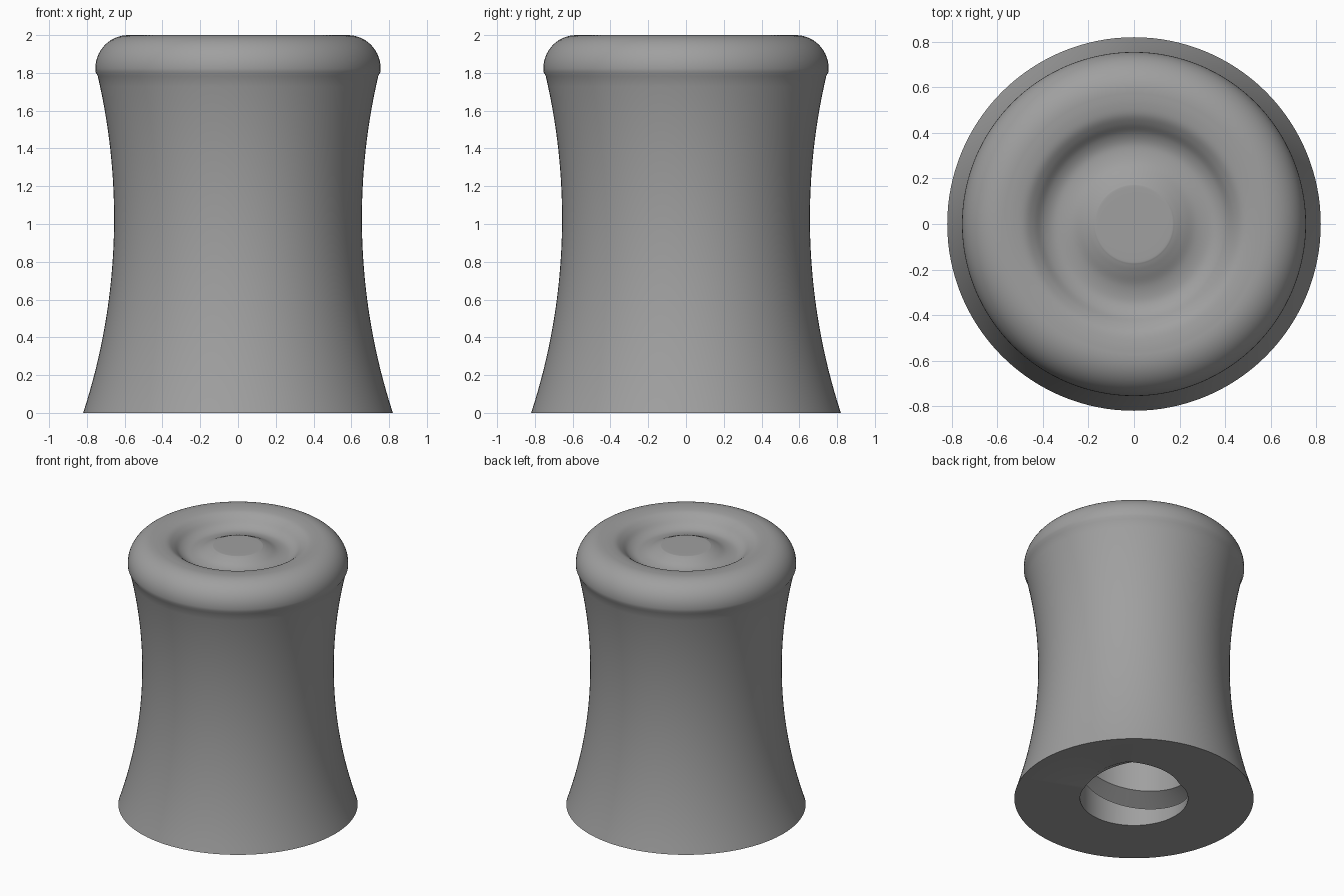
import bpy, bmesh
from math import sin, cos, pi, radians, sqrt
from mathutils import Vector

cube = bpy.data.objects.get("Cube")
if cube:
    bpy.data.objects.remove(cube, do_unlink=True)

SEGMENTS = 128
PITCH = 0.41          # rise of the internal thread per turn
BORE_DEPTH = 1.25

grey = bpy.data.materials.new("plain grey")
grey.use_nodes = True
grey.diffuse_color = (0.35, 0.35, 0.35, 1)
grey.node_tree.nodes["Principled BSDF"].inputs["Base Color"].default_value = (0.35, 0.35, 0.35, 1)


def smooth_curve(points, steps=5):
    """Catmull-Rom curve through the profile points."""
    pts = [Vector(p) for p in points]
    pts = [pts[0]] + pts + [pts[-1]]
    out = []
    for a, b, c, d in zip(pts, pts[1:], pts[2:], pts[3:]):
        for i in range(steps):
            t = i / steps
            out.append(b + (c - a) * t / 2 + (2 * a - 5 * b + 4 * c - d) * t**2 / 2
                       + (3 * b - a - 3 * c + d) * t**3 / 2)
    return out + [pts[-1]]


def sweep(bm, profile, rise=0.0):
    """Turn an (r, z) profile about z, climbing by rise in one turn."""
    columns = []
    for i in range(SEGMENTS + 1):
        a = 2 * pi * i / SEGMENTS
        lift = rise * i / SEGMENTS
        columns.append([bm.verts.new((r * cos(a), r * sin(a), z + lift)) for r, z in profile])
    for c, d in zip(columns, columns[1:]):
        for j in range(len(profile) - 1):
            bm.faces.new((c[j], d[j], d[j + 1], c[j + 1]))
    bmesh.ops.remove_doubles(bm, verts=bm.verts, dist=1e-5)


def open_edges(bm, height):
    return [e for e in bm.edges if e.is_boundary
            and all(abs(v.co.z - height) < 1e-4 for v in e.verts)]


bm = bmesh.new()

# Internal thread: flat crests with a V groove, trimmed level at both ends
thread = []
for turn in range(-2, 6):
    z = PITCH * (turn - 1 / 8)
    thread += [(0.37, z - 0.07), (0.505, z), (0.37, z + 0.07)]
sweep(bm, thread, PITCH)
for height, side in ((0, -1), (BORE_DEPTH, 1)):
    bmesh.ops.bisect_plane(bm, geom=bm.verts[:] + bm.edges[:] + bm.faces[:], dist=1e-5,
                           plane_co=(0, 0, height), plane_no=(0, 0, side), clear_outer=True)
bmesh.ops.remove_doubles(bm, verts=bm.verts, dist=1e-4)
bmesh.ops.triangle_fill(bm, edges=open_edges(bm, BORE_DEPTH), use_beauty=True, normal=(0, 0, -1))

# Outer shell: waisted side, rounded shoulder, dished top with raised button
R = 3.32
side = []
for i in range(33):
    z = 1.784 * i / 32
    side.append((0.656 + R - sqrt(R * R - (z - 1.03) ** 2), z))
shoulder = []
for i in range(1, 17):
    a = radians(-13.5 + 103.5 * i / 16)
    shoulder.append((0.58 + 0.175 * cos(a), 1.825 + 0.175 * sin(a)))
dish = smooth_curve([(0.58, 2), (0.53, 1.998), (0.48, 1.988), (0.44, 1.962), (0.4, 1.925),
                     (0.36, 1.905), (0.32, 1.902), (0.27, 1.912), (0.22, 1.935),
                     (0.18, 1.952), (0.15, 1.956), (0, 1.956)])
sweep(bm, side + shoulder + [tuple(p) for p in dish[1:]])

# Flat underside between the shell and the threaded hole
bmesh.ops.triangle_fill(bm, edges=open_edges(bm, 0), use_beauty=True, normal=(0, 0, -1))
bmesh.ops.recalc_face_normals(bm, faces=bm.faces)

mesh = bpy.data.meshes.new("threaded_knob")
bm.to_mesh(mesh)
bm.free()
mesh.materials.append(grey)
knob = bpy.data.objects.new("threaded_knob", mesh)
bpy.context.collection.objects.link(knob)
bpy.context.view_layer.objects.active = knob
knob.select_set(True)
bpy.ops.object.shade_smooth_by_angle(angle=radians(30))
